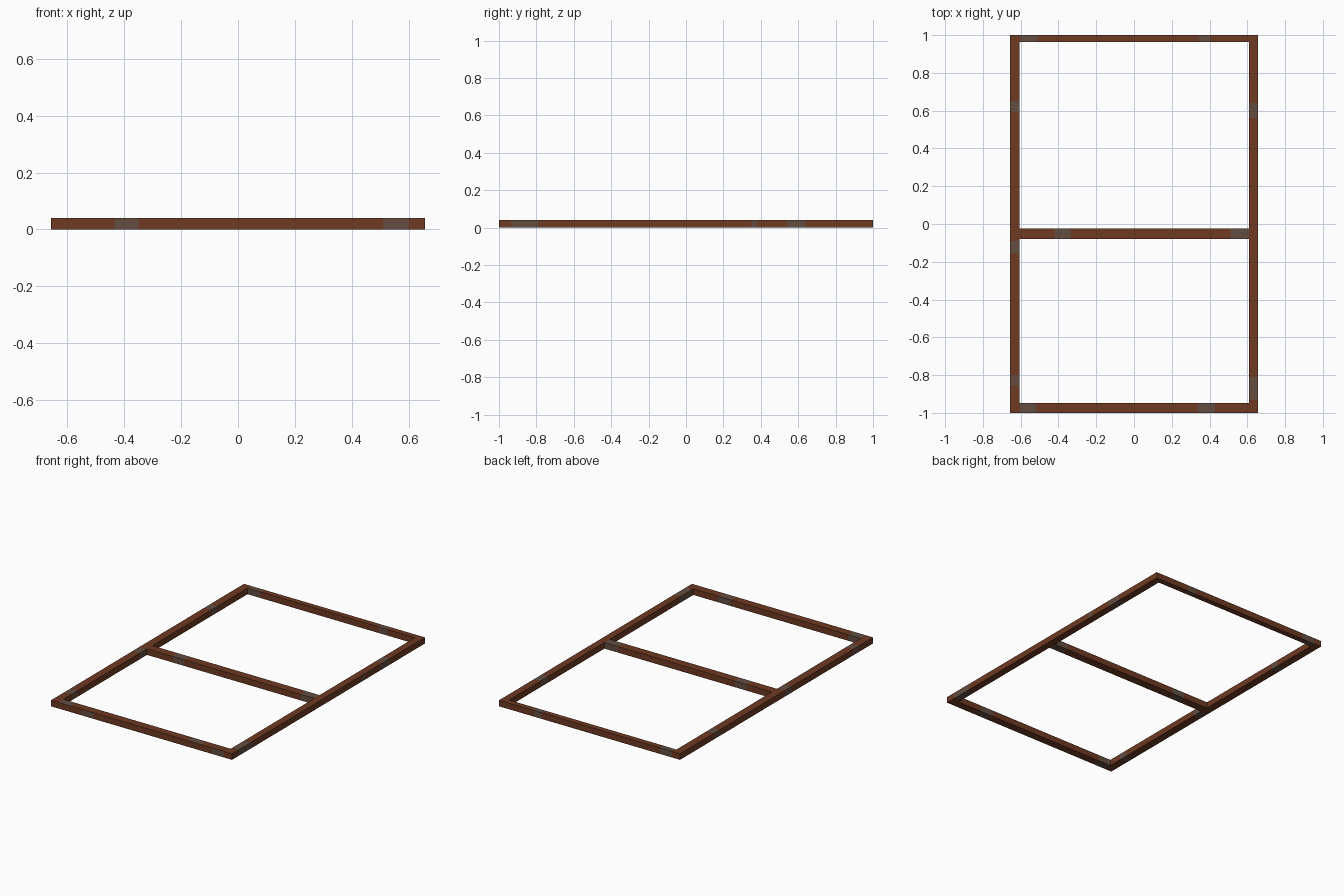
import bpy, bmesh
from mathutils import Vector

if "Cube" in bpy.data.objects:
    bpy.data.objects.remove(bpy.data.objects["Cube"])

H = 0.04  # frame height


def material(name, rgb):
    m = bpy.data.materials.new(name)
    m.diffuse_color = (*rgb, 1)
    m.use_nodes = True
    m.node_tree.nodes["Principled BSDF"].inputs["Base Color"].default_value = m.diffuse_color
    return m


WOOD = material("brown wood", (0.156, 0.042, 0.016))
WORN = material("worn grey brown", (0.127, 0.076, 0.054))


def bar(name, x0, x1, y0, y1, axis, worn, side_worn=None, side=None):
    """Box cut along its length; faces inside worn spans get the grey colour.
    side_worn replaces the spans on faces pointing along side."""
    bm = bmesh.new()
    bmesh.ops.create_cube(bm, size=1)
    for v in bm.verts:
        v.co = Vector((x0 if v.co.x < 0 else x1, y0 if v.co.y < 0 else y1,
                       0 if v.co.z < 0 else H))
    along = Vector((1, 0, 0)) if axis == 0 else Vector((0, 1, 0))
    for t in sorted({c for s in worn + (side_worn or []) for c in s}):
        bmesh.ops.bisect_plane(bm, geom=bm.verts[:] + bm.edges[:] + bm.faces[:],
                               plane_co=along * t, plane_no=along)
    bm.normal_update()
    for f in bm.faces:
        on_side = side is not None and f.normal.dot(Vector(side)) > 0.5
        spans = side_worn if on_side else worn
        p = f.calc_center_median()[axis]
        if abs(f.normal[axis]) < 0.5 and any(a < p < b for a, b in spans):
            f.material_index = 1
    me = bpy.data.meshes.new(name)
    bm.to_mesh(me)
    bm.free()
    me.materials.append(WOOD)
    me.materials.append(WORN)
    bpy.context.collection.objects.link(bpy.data.objects.new(name, me))


# long side rails
bar("left_rail", -0.657, -0.605, -1, 1, 1,
    [(-0.855, -0.80), (-0.155, -0.09), (0.59, 0.65)])
bar("right_rail", 0.61, 0.657, -1, 1, 1,
    [(-0.93, -0.81), (0.56, 0.64)],
    [(-0.935, -0.79), (0.35, 0.38), (0.54, 0.64)], (1, 0, 0))

# cross rails between them
bar("front_rail", -0.605, 0.61, -1, -0.947, 0,
    [(-0.604, -0.515), (0.335, 0.43)],
    [(-0.435, -0.35), (0.51, 0.60)], (0, -1, 0))
bar("back_rail", -0.605, 0.61, 0.963, 1, 0,
    [(-0.60, -0.51), (0.345, 0.405)])
bar("middle_rail", -0.605, 0.61, -0.08, -0.025, 0,
    [(-0.42, -0.335), (0.51, 0.609)])
